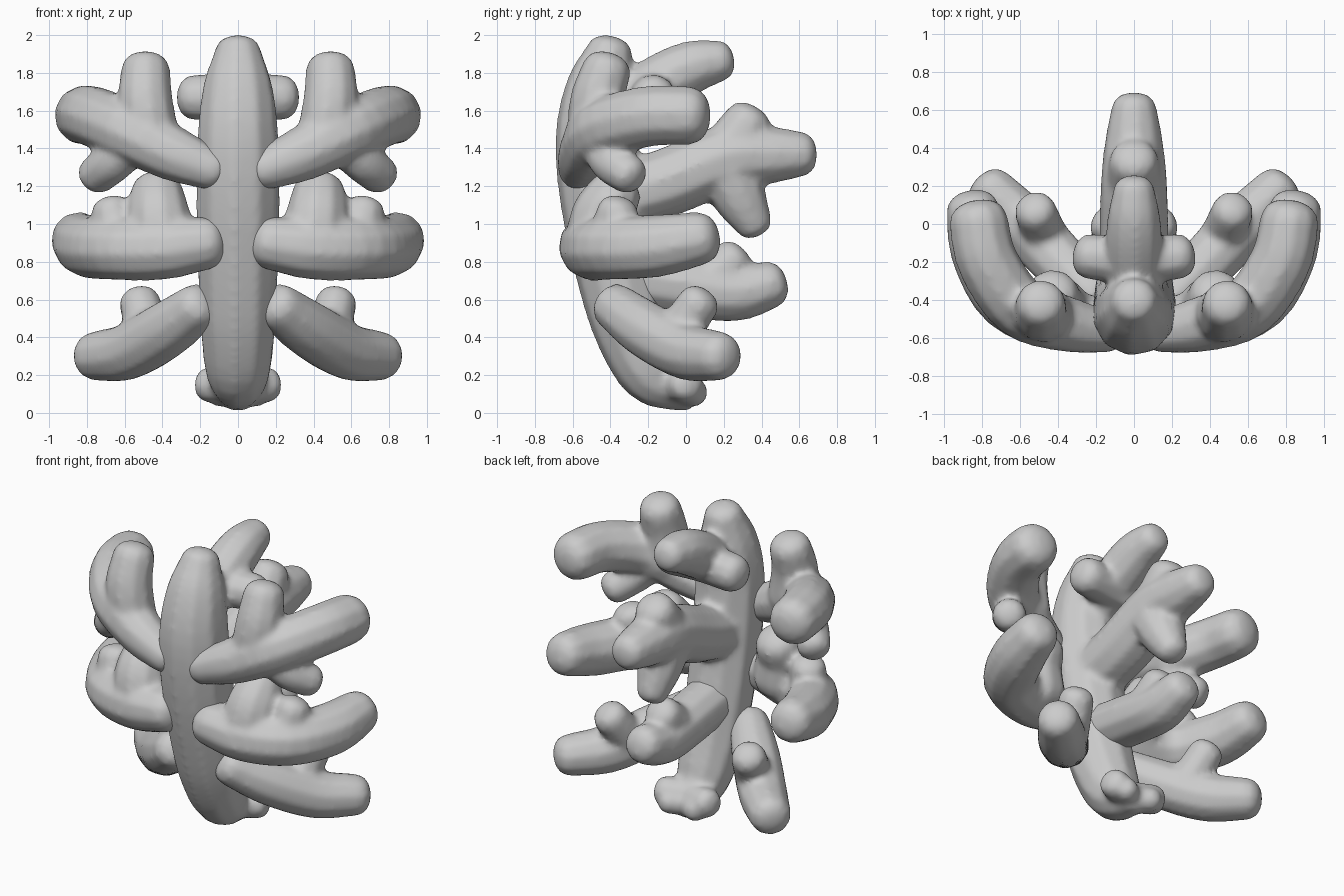
import bpy, bmesh, math
from mathutils import Vector


def catmull(a, b, c, d, t):
    return 0.5 * (2 * b + (c - a) * t + (2 * a - 5 * b + 4 * c - d) * t * t
                  + (3 * b - a - 3 * c + d) * t ** 3)


def tube(bm, pts, sides=10, steps=4):
    """Round limb through (x, y, z, radius) points, with blunt rounded ends."""
    P = [Vector(p) for p in pts]
    P = [2 * P[0] - P[1]] + P + [2 * P[-1] - P[-2]]
    path = []
    for i in range(1, len(P) - 2):
        path += [catmull(*P[i - 1:i + 3], k / steps) for k in range(steps)]
    path.append(P[-2])
    d0 = (path[0] - path[1]).xyz.normalized()
    d1 = (path[-1] - path[-2]).xyz.normalized()

    def dome(p, d):
        out = []
        for a in (30, 55, 78):
            a = math.radians(a)
            q = p.xyz + d * p.w * 0.7 * math.sin(a)
            out.append(Vector((*q, p.w * math.cos(a) ** 0.85)))
        return out
    path = dome(path[0], d0)[::-1] + path + dome(path[-1], d1)
    rings, u = [], None
    for i, p in enumerate(path):
        t = (path[min(i + 1, len(path) - 1)] - path[max(i - 1, 0)]).xyz.normalized()
        if u is None:
            u = t.orthogonal()
        u = (u - t * u.dot(t)).normalized()
        v = t.cross(u)
        r = p.w * 1.025
        rings.append([bm.verts.new(p.xyz + r * (u * math.cos(a) + v * math.sin(a)))
                      for a in (2 * math.pi * k / sides for k in range(sides))])
    for r, s in zip(rings, rings[1:]):
        for k in range(sides):
            n = (k + 1) % sides
            bm.faces.new((r[k], r[n], s[n], s[k]))
    bm.faces.new(rings[0][::-1])
    bm.faces.new(rings[-1])


def coral(name, limbs, mirror=False):
    """Fuse several limbs into one softly blended piece."""
    bm = bmesh.new()
    for l in limbs:
        tube(bm, l)
    bmesh.ops.recalc_face_normals(bm, faces=bm.faces)
    me = bpy.data.meshes.new(name)
    bm.to_mesh(me)
    bm.free()
    ob = bpy.data.objects.new(name, me)
    bpy.context.collection.objects.link(ob)
    m = ob.modifiers.new("fuse", 'REMESH')
    m.mode = 'VOXEL'
    m.voxel_size = 0.02
    m.use_smooth_shade = True
    m = ob.modifiers.new("soften", 'SMOOTH')
    m.factor = 0.5
    m.iterations = 8
    if mirror:
        m = ob.modifiers.new("mirror", 'MIRROR')
        m.use_mirror_merge = False
    return ob


# curved trunk with the rear branches and little foot knobs
trunk = [
    [(0, 0.00, 0.09, 0.09), (0, -0.17, 0.20, 0.165), (0, -0.28, 0.42, 0.195),
     (0, -0.36, 0.70, 0.21), (0, -0.44, 1.10, 0.22), (0, -0.475, 1.45, 0.215),
     (0, -0.45, 1.72, 0.185), (0, -0.405, 1.91, 0.125)],
    # top rear branch
    [(0, -0.42, 1.58, 0.13), (0, -0.15, 1.74, 0.15), (0, 0.03, 1.83, 0.14),
     (0, 0.18, 1.865, 0.11)],
    # middle rear branch with upper and lower forks
    [(0, -0.42, 1.13, 0.17), (0, -0.10, 1.22, 0.18), (0, 0.22, 1.35, 0.175),
     (0, 0.45, 1.365, 0.15), (0, 0.61, 1.37, 0.12)],
    [(0, 0.20, 1.34, 0.16), (0, 0.33, 1.54, 0.13)],
    [(0, 0.20, 1.32, 0.17), (0, 0.29, 1.13, 0.14), (0, 0.36, 1.00, 0.10)],
]
for s in (-1, 1):
    trunk.append([(0, -0.20, 1.67, 0.125), (s * 0.24, -0.17, 1.67, 0.12)])
    trunk.append([(0, -0.06, 0.14, 0.095), (s * 0.16, 0.00, 0.15, 0.095)])
    trunk.append([(0, -0.03, 0.10, 0.08), (s * 0.11, 0.05, 0.11, 0.075)])
coral("trunk", trunk)

# lower rear branch with a fork
coral("lower_rear_branch", [
    [(0, -0.32, 0.72, 0.16), (0, 0.00, 0.67, 0.16), (0, 0.26, 0.635, 0.15),
     (0, 0.45, 0.68, 0.125)],
    [(0, 0.10, 0.66, 0.14), (0, 0.25, 0.81, 0.115)],
])

# upper side branches
coral("upper_branch", [
    [(0.13, -0.57, 1.285, 0.11), (0.35, -0.53, 1.375, 0.145), (0.60, -0.44, 1.50, 0.16),
     (0.77, -0.20, 1.57, 0.16), (0.82, 0.02, 1.575, 0.155)],
    [(0.46, -0.48, 1.45, 0.15), (0.49, -0.47, 1.65, 0.145), (0.49, -0.42, 1.82, 0.13)],
    [(0.55, -0.45, 1.43, 0.11), (0.66, -0.40, 1.33, 0.11), (0.75, -0.30, 1.26, 0.105)],
], True)

# middle side branches
coral("middle_branch", [
    [(0.16, -0.53, 0.90, 0.14), (0.40, -0.50, 0.87, 0.165), (0.66, -0.40, 0.87, 0.165),
     (0.80, -0.15, 0.885, 0.165), (0.85, 0.08, 0.925, 0.14)],
    [(0.40, -0.46, 0.90, 0.18), (0.42, -0.44, 1.05, 0.165), (0.43, -0.37, 1.17, 0.14)],
    [(0.63, -0.41, 0.90, 0.12), (0.67, -0.36, 1.07, 0.11)],
], True)

# lower side branches
coral("lower_branch", [
    [(0.21, -0.38, 0.565, 0.125), (0.38, -0.21, 0.44, 0.15), (0.58, 0.00, 0.325, 0.15),
     (0.76, 0.18, 0.30, 0.13)],
    [(0.47, -0.06, 0.40, 0.12), (0.52, 0.07, 0.585, 0.11)],
], True)
